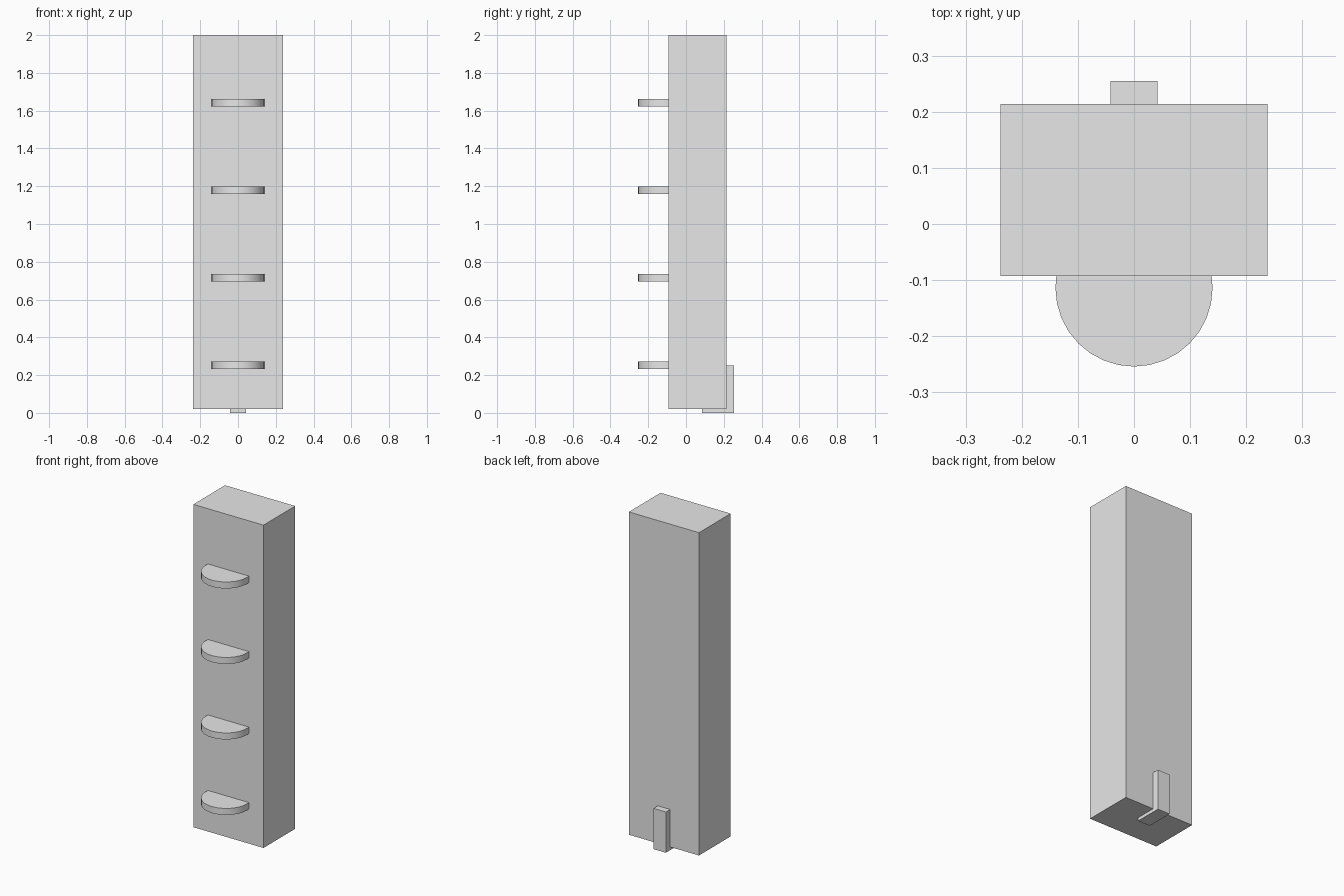
import bpy
import math

cube = bpy.data.objects.get("Cube")
if cube:
    bpy.data.objects.remove(cube, do_unlink=True)

grey = bpy.data.materials.new("light grey")
grey.use_nodes = True
colour = (0.8, 0.8, 0.8, 1.0)
grey.diffuse_color = colour
grey.node_tree.nodes["Principled BSDF"].inputs["Base Color"].default_value = colour


def extrude_part(name, outline, low, high, axis="z"):
    """Closed prism: outline is (x, y) swept along z, or (y, z) swept along x."""
    n = len(outline)
    verts = [((a, b, h) if axis == "z" else (h, a, b)) for h in (low, high) for a, b in outline]
    faces = [tuple(reversed(range(n))), tuple(range(n, 2 * n))]
    faces += [(i, (i + 1) % n, n + (i + 1) % n, n + i) for i in range(n)]
    mesh = bpy.data.meshes.new(name)
    mesh.from_pydata(verts, [], faces)
    mesh.materials.append(grey)
    obj = bpy.data.objects.new(name, mesh)
    bpy.context.collection.objects.link(obj)
    return obj


W, FRONT, BACK, BASE, TOP = 0.238, -0.093, 0.214, 0.02, 2.0

# Tall main block
extrude_part("body", [(-W, FRONT), (W, FRONT), (W, BACK), (-W, BACK)], BASE, TOP)

# L-shaped bracket wrapped round the lower back edge
extrude_part("back_bracket",
             [(0.085, 0.0), (0.255, 0.0), (0.255, 0.25), (BACK, 0.25), (BACK, BASE), (0.085, BASE)],
             -0.042, 0.042, axis="x")

# Round shelves, cut flat where they meet the front
R, CY = 0.14, -0.114
circle = [(R * math.cos(2 * math.pi * i / 32), CY + R * math.sin(2 * math.pi * i / 32))
          for i in range(32)]
half = math.sqrt(R * R - (FRONT - CY) ** 2)
arc = [(-half, FRONT)] + [p for p in circle[16:] + circle[:1] if p[1] < FRONT]
arc += [p for p in circle[1:16] if p[1] < FRONT and p[0] > 0] + [(half, FRONT)]
for i in range(4):
    z = 0.252 + i * 0.463
    shelf = extrude_part(f"shelf_{i + 1}", arc, z - 0.02, z + 0.02)
    bpy.ops.object.select_all(action="DESELECT")
    shelf.select_set(True)
    bpy.context.view_layer.objects.active = shelf
    bpy.ops.object.shade_smooth_by_angle(angle=math.radians(30))
